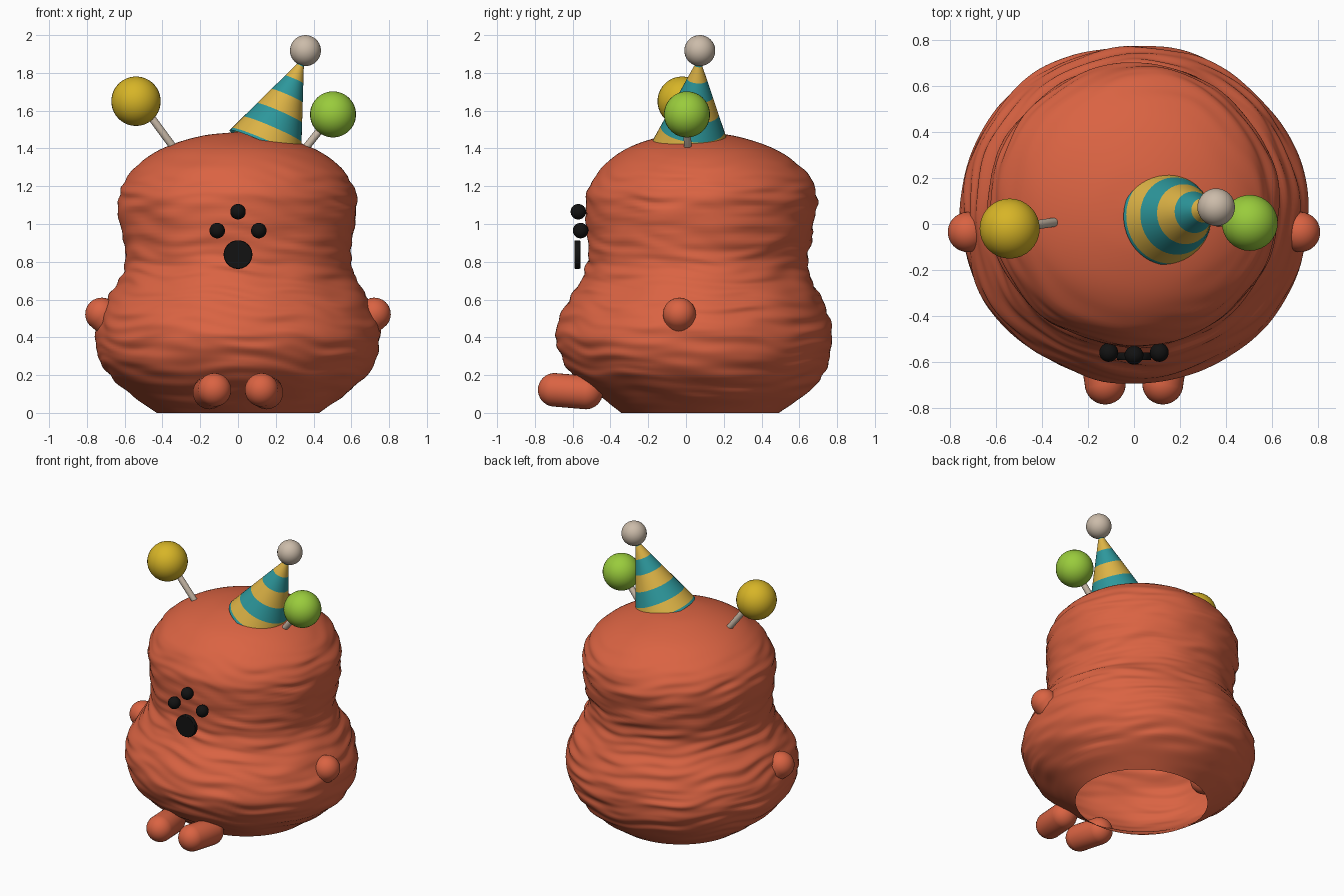
import bpy, bmesh, math
from mathutils import Vector, noise

if "Cube" in bpy.data.objects:
    bpy.data.objects.remove(bpy.data.objects["Cube"])


def material(name, rgb):
    m = bpy.data.materials.new(name)
    m.use_nodes = True
    color = (*rgb, 1)
    m.diffuse_color = color
    bsdf = m.node_tree.nodes["Principled BSDF"]
    bsdf.inputs["Base Color"].default_value = color
    bsdf.inputs["Roughness"].default_value = 0.7
    return m


ORANGE = material("orange fur", (0.70, 0.125, 0.055))
BLACK = material("black", (0.006, 0.006, 0.006))
YELLOW = material("ball yellow", (0.68, 0.46, 0.02))
GREEN = material("ball green", (0.32, 0.60, 0.045))
CREAM = material("cream", (0.60, 0.50, 0.40))
HAT_YELLOW = material("hat yellow", (0.72, 0.45, 0.06))
TEAL = material("hat teal", (0.026, 0.31, 0.33))


def finish(name, bm, *mats):
    bmesh.ops.recalc_face_normals(bm, faces=bm.faces)
    for f in bm.faces:
        f.smooth = True
    mesh = bpy.data.meshes.new(name)
    bm.to_mesh(mesh)
    bm.free()
    for m in mats:
        mesh.materials.append(m)
    obj = bpy.data.objects.new(name, mesh)
    bpy.context.collection.objects.link(obj)
    return obj


def capsule(name, start, end, radius, mat):
    """Rounded rod; a sphere when start equals end."""
    a, b = Vector(start), Vector(end)
    bm = bmesh.new()
    bmesh.ops.create_uvsphere(bm, u_segments=32, v_segments=17, radius=radius)
    turn = (b - a).to_track_quat('Z', 'Y') if a != b else Vector((0, 0, 1)).to_track_quat('Z', 'Y')
    for v in bm.verts:
        base = b if v.co.z > 0 else a
        v.co = base + turn @ v.co
    return finish(name, bm, mat)


def ball(name, center, radius, mat):
    return capsule(name, center, center, radius, mat)


def bridge(bm, lower, upper, index=0):
    n = len(lower)
    for i in range(n):
        j = (i + 1) % n
        bm.faces.new((lower[i], lower[j], upper[j], upper[i])).material_index = index


# Body: lofted rings (half width, height, y centre), open underneath
SECTIONS = [Vector(s) for s in (
    (0.43, 0, 0.075), (0.57, 0.1, 0.08), (0.68, 0.2, 0.06), (0.735, 0.3, 0.05),
    (0.755, 0.4, 0.045), (0.735, 0.5, 0.045), (0.69, 0.6, 0.05), (0.63, 0.7, 0.055),
    (0.6, 0.8, 0.06), (0.61, 0.92, 0.07), (0.63, 1.1, 0.08), (0.61, 1.2, 0.085),
    (0.545, 1.3, 0.085), (0.4, 1.4, 0.075), (0.2, 1.465, 0.07), (0.01, 1.487, 0.07))]


def section(t):
    """Catmull-Rom sample through the body sections."""
    i = min(int(t), len(SECTIONS) - 2)
    u = t - i
    p1, p2 = SECTIONS[i], SECTIONS[i + 1]
    p0 = SECTIONS[i - 1] if i else 2 * p1 - p2
    p3 = SECTIONS[i + 2] if i + 2 < len(SECTIONS) else 2 * p2 - p1
    return 0.5 * (2 * p1 + (p2 - p0) * u + (2 * p0 - 5 * p1 + 4 * p2 - p3) * u ** 2
                  + (3 * p1 - p0 - 3 * p2 + p3) * u ** 3)


def fur(x, y, z):
    """Wavy, mostly horizontal ridges that fade out at the crown and rim."""
    fade = min(1, max(0.1, (1.42 - z) * 5)) * min(1, z * 8)
    slant = z + 0.06 * math.sin(2 * x + y) + 0.04 * noise.noise(Vector((x, y, z)) * 3)
    strands = noise.noise(Vector((x * 3.5, y * 3.5, slant * 22)))
    lumps = noise.noise(Vector((x, y, z)) * 4)
    return fade * (0.016 * strands + 0.008 * lumps)


bm = bmesh.new()
STEPS, SIDES = 130, 180
previous = None
for k in range(STEPS + 1):
    r, z, cy = section(k / STEPS * (len(SECTIONS) - 1))
    ring = []
    for i in range(SIDES):
        a = math.tau * i / SIDES
        x, y = r * math.cos(a), r * math.sin(a)
        grow = 1 + fur(x, y, z) / max(r, 0.1)
        ring.append(bm.verts.new((x * grow, 0.97 * y * grow + cy, z)))
    if previous:
        bridge(bm, previous, ring)
    previous = ring
bm.faces.new(previous)
finish("body", bm, ORANGE)

# Arms and feet
for side, s in (("left", 1), ("right", -1)):
    capsule(side + "_arm", (s * 0.722, -0.035, 0.523), (s * 0.6, -0.015, 0.42), 0.087, ORANGE)
    capsule(side + "_foot", (s * 0.125, -0.695, 0.122), (s * 0.15, -0.53, 0.108), 0.089, ORANGE)
    ball(side + "_eye", (s * 0.11, -0.558, 0.965), 0.041, BLACK)

# Nose and mouth
ball("nose", (0, -0.57, 1.065), 0.041, BLACK)
mouth = ball("mouth", (0, 0, 0), 0.076, BLACK)
for v in mouth.data.vertices:
    v.co.y = max(-0.016, min(0.016, v.co.y))
mouth.location = (0, -0.575, 0.838)

# Antennae
capsule("right_antenna_rod", (-0.33, 0.01, 1.39), (-0.47, -0.01, 1.58), 0.02, CREAM)
ball("right_antenna_ball", (-0.54, -0.02, 1.65), 0.131, YELLOW)
capsule("left_antenna_rod", (0.34, 0.01, 1.38), (0.46, 0.005, 1.53), 0.02, CREAM)
ball("left_antenna_ball", (0.503, 0.005, 1.58), 0.122, GREEN)

# Striped party hat: a tilted cone with alternating bands
base, tip = Vector((0.16, 0.03, 1.45)), Vector((0.35, 0.07, 1.885))
axis = (tip - base).normalized()
length = (tip - base).length
turn = axis.to_track_quat('Z', 'Y')
bm = bmesh.new()
previous = None
for k, s in enumerate((-0.04, -0.025, 0.055, 0.15, 0.25, 0.345, 0.425, length - 0.005)):
    r = (length - s) * 0.4
    ring = [bm.verts.new(base + turn @ Vector((r * math.cos(math.tau * i / 48),
                                               r * math.sin(math.tau * i / 48), s)))
            for i in range(48)]
    if previous:
        bridge(bm, previous, ring, k % 2)
    previous = ring
finish("party_hat", bm, HAT_YELLOW, TEAL)
ball("hat_pompom", (0.357, 0.073, 1.918), 0.082, CREAM)

# Keep the mouth rim crisp
bpy.ops.object.select_all(action='DESELECT')
mouth.select_set(True)
bpy.context.view_layer.objects.active = mouth
bpy.ops.object.shade_smooth_by_angle(angle=math.radians(40))
